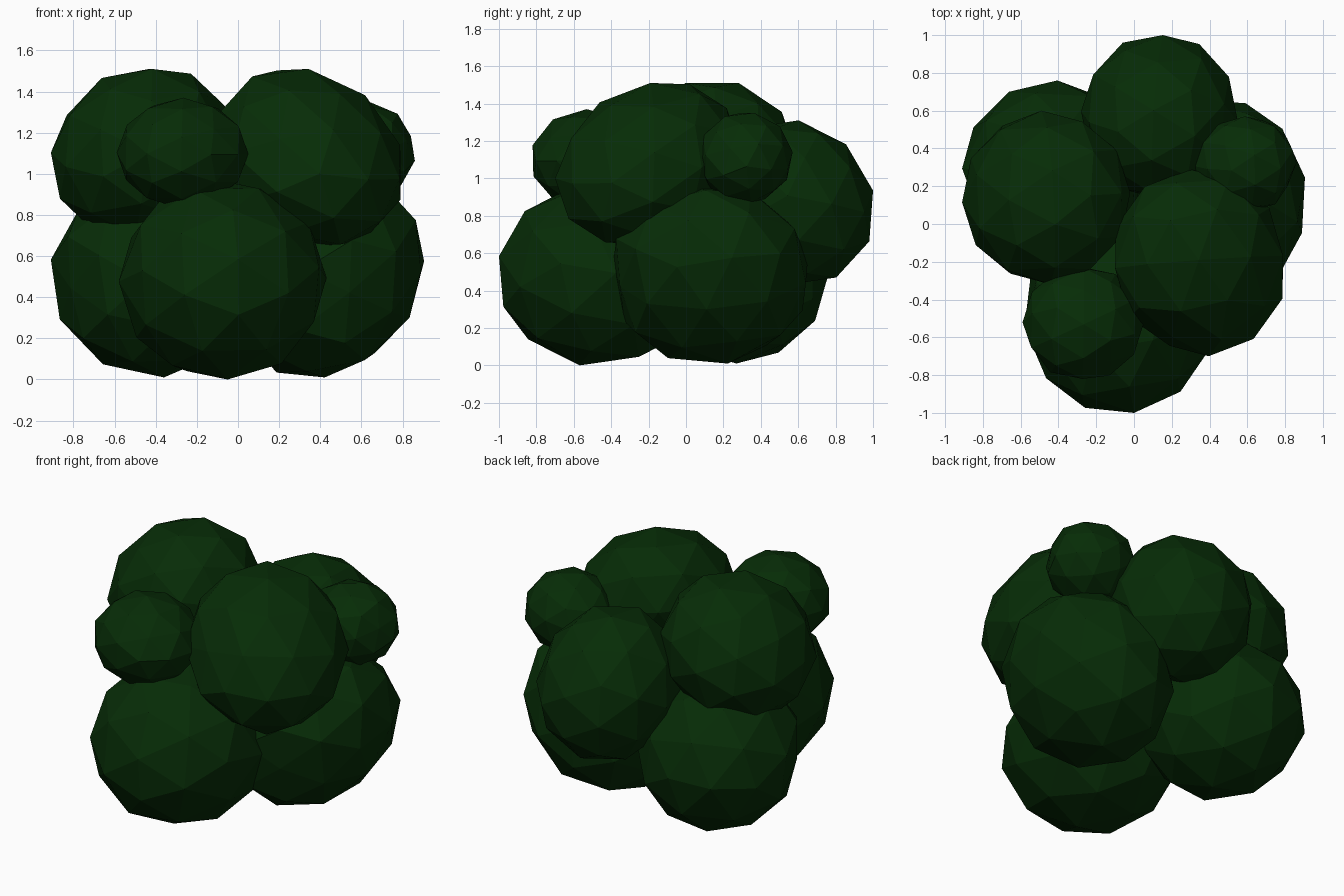
import bpy
import bmesh
import random
from mathutils import Vector, Euler

default_cube = bpy.data.objects.get("Cube")
if default_cube:
    bpy.data.objects.remove(default_cube, do_unlink=True)

random.seed(7)

# One dark leaf colour
LEAF_COLOUR = (0.002, 0.025, 0.002, 1.0)
leaf_material = bpy.data.materials.new("dark_leaf_green")
leaf_material.use_nodes = True
leaf_material.diffuse_color = LEAF_COLOUR
shader = leaf_material.node_tree.nodes["Principled BSDF"]
shader.inputs["Base Color"].default_value = LEAF_COLOUR
shader.inputs["Roughness"].default_value = 0.9


def best_turn(verts, directions):
    """Rotation that brings ball corners closest to the wanted directions."""
    points = [v.co.normalized() for v in verts]

    def score(turn):
        local = [turn.transposed() @ d for d in directions]
        return sum(max(p.dot(d) for p in points) for d in local)

    turns = [Euler([random.uniform(0, 6.3) for axis in range(3)]).to_matrix()
             for attempt in range(900)]
    return max(turns, key=score)


def leaf_clump(name, low, high, corners, lean=(0, 0), dent=None):
    """Faceted ball fitted between two box corners, turned to put its own
    corners near the given points, leaning sideways, with an optional dent."""
    low, high = Vector(low), Vector(high)
    centre, size = (low + high) / 2, high - low
    mesh = bpy.data.meshes.new(name)
    bm = bmesh.new()
    bmesh.ops.create_icosphere(bm, subdivisions=2, radius=1)
    offsets = [Vector(c) - centre for c in corners]
    directions = [Vector([o[a] / size[a] for a in range(3)]).normalized() for o in offsets]
    bmesh.ops.rotate(bm, verts=bm.verts, matrix=best_turn(bm.verts, directions))
    for v in bm.verts:
        v.co.xy += Vector(lean) * v.co.z

    # Fit the turned ball to its extents
    for axis in range(3):
        values = [v.co[axis] for v in bm.verts]
        start, span = min(values), max(values) - min(values)
        for v in bm.verts:
            v.co[axis] = ((v.co[axis] - start) / span - 0.5) * size[axis]

    # Push in the corner nearest to the dent direction
    if dent:
        direction = Vector(dent).normalized()
        corner = max(bm.verts, key=lambda v: v.co.normalized().dot(direction))
        corner.co *= 0.91

    bm.to_mesh(mesh)
    bm.free()
    mesh.materials.append(leaf_material)
    clump = bpy.data.objects.new(name, mesh)
    clump.location = centre
    bpy.context.collection.objects.link(clump)


# Lower ring of large clumps
leaf_clump("front_lower_clump", (-0.58, -1, 0), (0.43, 0.08, 0.97),
           [(-0.03, -1, 0.52), (0.29, -0.89, 0.8), (0.42, -0.73, 0.57), (0, -0.62, 0)])
leaf_clump("left_lower_clump", (0, -0.4, 0.01), (0.905, 0.65, 0.96),
           [(0.9, -0.03, 0.82), (0.9, 0.28, 0.58), (0.48, 0.2, 0.01)],
           lean=(0.22, 0), dent=(1, -4, 0))
leaf_clump("right_lower_clump", (-0.91, -0.22, 0.01), (0.05, 0.76, 0.95),
           [(-0.9, 0.25, 0.57), (-0.38, 0.25, 0.01), (-0.36, 0.75, 0.5), (-0.69, 0.68, 0.48)],
           lean=(-0.05, 0), dent=(-3, -3, -1))

# Upper and back clumps
leaf_clump("right_upper_clump", (-0.91, -0.32, 0.7), (-0.02, 0.6, 1.51),
           [(-0.9, 0.13, 1.12), (-0.45, 0.6, 1.1), (-0.48, -0.03, 1.51), (-0.48, 0.26, 1.51)],
           lean=(0.1, 0))
leaf_clump("left_upper_clump", (-0.1, -0.7, 0.65), (0.79, 0.29, 1.51),
           [(0.25, -0.08, 1.51), (0.45, -0.34, 1.48), (0.4, -0.7, 1), (0.33, 0.28, 1.1)],
           lean=(-0.2, 0.2), dent=(-3, -6, 2))
leaf_clump("back_clump", (-0.28, 0.14, 0.43), (0.55, 1, 1.31),
           [(-0.09, 1, 0.7), (0.14, 1, 0.95), (0.14, 0.6, 1.31), (0.52, 0.79, 0.9)],
           lean=(0, -0.1))

# Small filler clumps
leaf_clump("left_small_clump", (0.32, 0.06, 0.87), (0.86, 0.57, 1.35),
           [(0.86, 0.3, 1.07), (0.55, 0.58, 1.15), (0.65, 0.37, 1.36)], dent=(3, -1, 1))
leaf_clump("front_small_clump", (-0.59, -0.82, 0.83), (0.05, -0.23, 1.37),
           [(-0.28, -0.53, 1.37), (-0.59, -0.52, 1.12), (0.05, -0.5, 1.1), (-0.3, -0.82, 1)],
           dent=(2, -3, 1))
